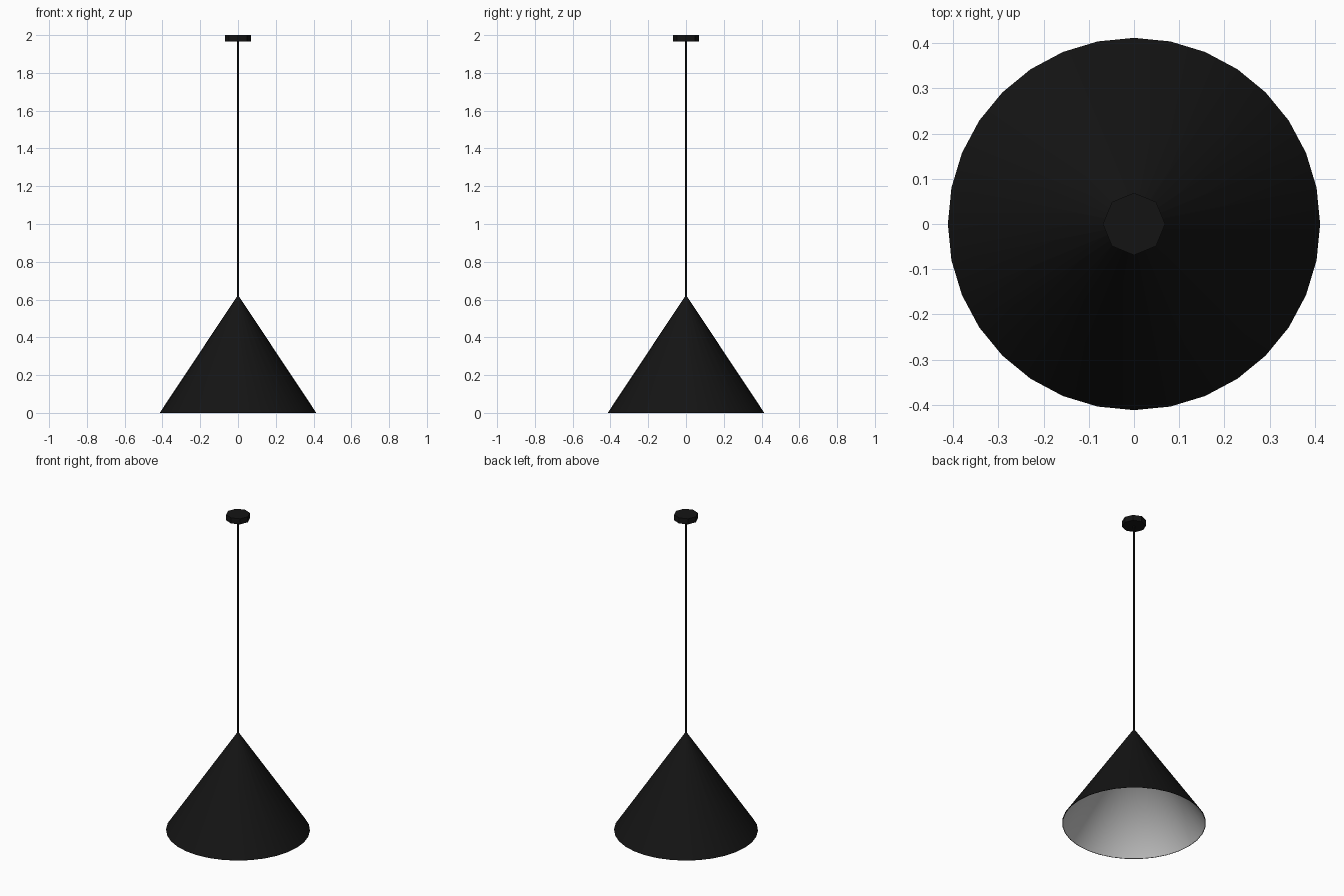
import bpy, bmesh
from math import cos, sin, pi

if "Cube" in bpy.data.objects:
    bpy.data.objects.remove(bpy.data.objects["Cube"])


def material(name, value):
    m = bpy.data.materials.new(name)
    m.diffuse_color = (value, value, value, 1)
    m.use_nodes = True
    m.node_tree.nodes["Principled BSDF"].inputs["Base Color"].default_value = m.diffuse_color
    return m


black = material("matte_black", 0.007)
white = material("inner_white", 0.65)


def lathe(name, profile, sides, mat):
    """Revolve (radius, z) points around z; a zero radius closes to a point."""
    bm = bmesh.new()
    rings = []
    for r, z in profile:
        n = sides if r > 0 else 1
        rings.append([bm.verts.new((r * cos(2 * pi * i / sides), r * sin(2 * pi * i / sides), z))
                      for i in range(n)])
    for a, b in zip(rings, rings[1:]):
        for i in range(sides):
            j = (i + 1) % sides
            quad = [a[i % len(a)], a[j % len(a)], b[j % len(b)], b[i % len(b)]]
            bm.faces.new(list(dict.fromkeys(quad)))
    me = bpy.data.meshes.new(name)
    bm.to_mesh(me)
    bm.free()
    me.materials.append(mat)
    ob = bpy.data.objects.new(name, me)
    bpy.context.collection.objects.link(ob)
    bpy.ops.object.select_all(action='DESELECT')
    ob.select_set(True)
    bpy.context.view_layer.objects.active = ob
    bpy.ops.object.shade_smooth_by_angle(angle=pi / 6)
    return ob


# Conical shade: black outside with a thin rim, white lining inside
shade = lathe("shade", [(0, 0.609), (0.409, 0), (0.412, 0), (0.412, 0.004), (0.005, 0.617), (0, 0.617)], 32, black)
shade.data.materials.append(white)
for p in shade.data.polygons:
    if p.normal.z < -0.1 and p.center.z > 0.05:
        p.material_index = 1

# Suspension cord
lathe("cord", [(0, 0.612), (0.005, 0.612), (0.005, 1.97), (0, 1.97)], 8, black)

# Ceiling canopy
lathe("canopy", [(0, 1.965), (0.069, 1.965), (0.069, 2.0), (0, 2.0)], 8, black)
